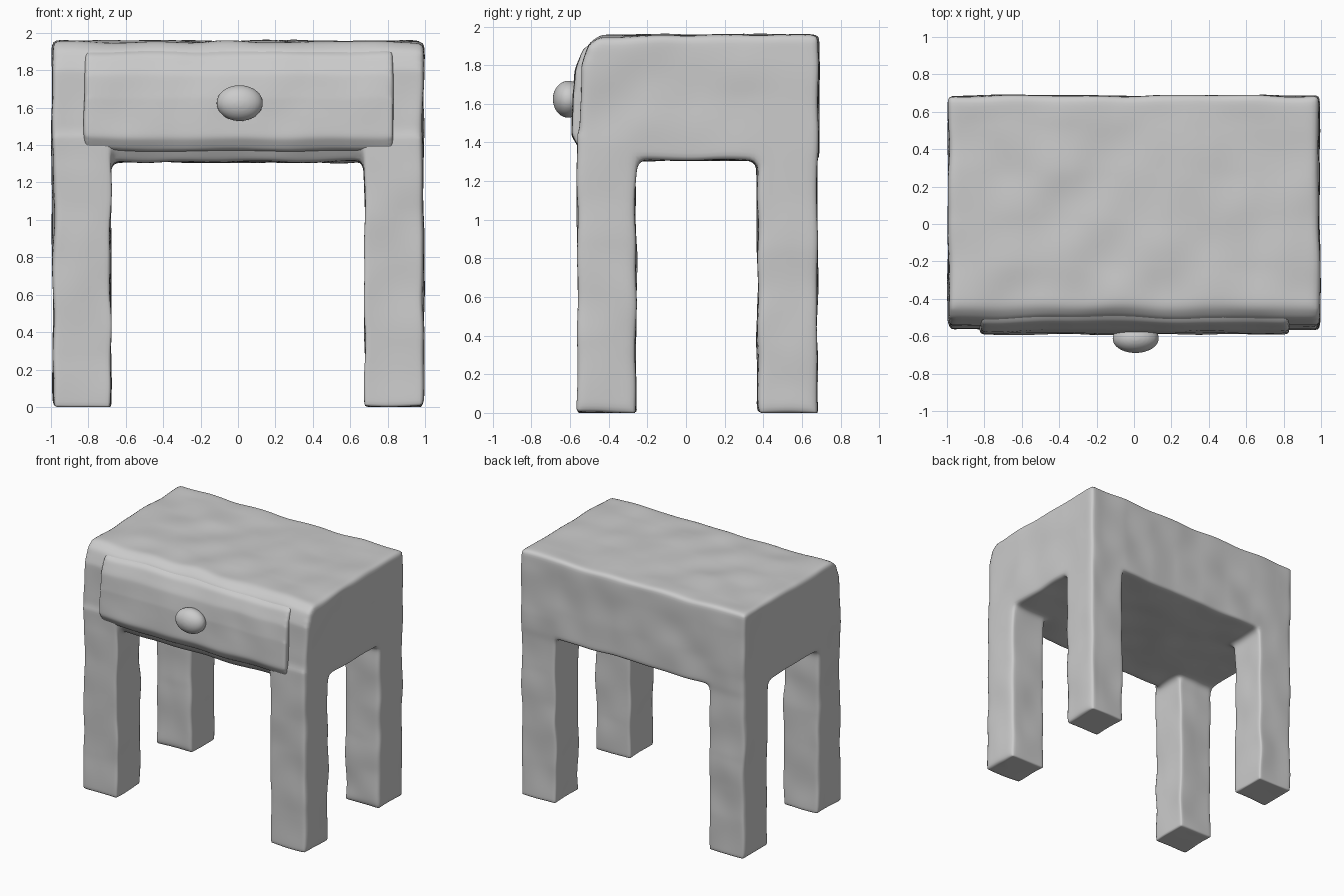
import bpy
import bmesh
from mathutils import Vector, Matrix, noise

cube = bpy.data.objects.get("Cube")
if cube:
    bpy.data.objects.remove(cube)

GREY = (0.6, 0.6, 0.6, 1.0)
clay = bpy.data.materials.new("clay_grey")
clay.use_nodes = True
clay.diffuse_color = GREY
bsdf = clay.node_tree.nodes["Principled BSDF"]
bsdf.inputs["Base Color"].default_value = GREY
bsdf.inputs["Roughness"].default_value = 0.8


def add_box(bm, low, high):
    low, high = Vector(low), Vector(high)
    place = Matrix.Translation((low + high) / 2) @ Matrix.Diagonal((*(high - low), 1))
    bmesh.ops.create_cube(bm, size=1, matrix=place)


def add_slab(bm, profile, x0, x1):
    """Extrude a (y, z) outline along x."""
    face = bm.faces.new([bm.verts.new((x0, y, z)) for y, z in profile])
    grown = bmesh.ops.extrude_face_region(bm, geom=[face], use_keep_orig=True)
    moved = [v for v in grown["geom"] if isinstance(v, bmesh.types.BMVert)]
    bmesh.ops.translate(bm, verts=moved, vec=(x1 - x0, 0, 0))
    bmesh.ops.recalc_face_normals(bm, faces=bm.faces)


def hand_shape(name, bm, voxel, rounds, wobble):
    """Fuse the solids, soften their edges and add gentle hand-made unevenness."""
    mesh = bpy.data.meshes.new(name)
    bm.to_mesh(mesh)
    bm.free()
    obj = bpy.data.objects.new(name, mesh)
    bpy.context.collection.objects.link(obj)
    remesh = obj.modifiers.new("fuse", 'REMESH')
    remesh.mode = 'VOXEL'
    remesh.voxel_size = voxel
    smooth = obj.modifiers.new("soften", 'SMOOTH')
    smooth.factor = 0.5
    smooth.iterations = rounds
    bpy.context.view_layer.update()
    graph = bpy.context.evaluated_depsgraph_get()
    shaped = bpy.data.meshes.new_from_object(obj.evaluated_get(graph))
    obj.modifiers.clear()
    obj.data = shaped
    for v in shaped.vertices:
        v.co += noise.noise_vector(v.co * 4) * wobble
        v.co.z = max(v.co.z, 0)
    shaped.materials.clear()
    shaped.materials.append(clay)
    shaped.shade_smooth()
    return obj


# Cabinet with a rounded front top edge, fused with its four legs
bm = bmesh.new()
add_slab(bm, [(0.685, 1.31), (0.685, 1.955), (-0.44, 1.955), (-0.5, 1.91),
              (-0.54, 1.8), (-0.55, 1.4), (-0.5, 1.31)], -0.99, 0.99)
for side in (-1, 1):
    for y0, y1 in ((-0.56, -0.26), (0.37, 0.68)):
        x0, x1 = sorted((side * 0.68, side * 0.99))
        add_box(bm, (x0, y0, 0), (x1, y1, 1.45))
hand_shape("cabinet_and_legs", bm, 0.02, 8, 0.012)

# Bulging drawer front, overhanging slightly below
bm = bmesh.new()
add_slab(bm, [(-0.46, 1.36), (-0.55, 1.37), (-0.59, 1.44), (-0.585, 1.65),
              (-0.57, 1.78), (-0.53, 1.88), (-0.44, 1.94)], -0.82, 0.83)
hand_shape("drawer_front", bm, 0.015, 8, 0.01)

# Stubby rounded knob
bm = bmesh.new()
for y, depth, width, height in ((-0.61, 0.08, 0.125, 0.097), (-0.56, 0.08, 0.11, 0.09)):
    place = Matrix.Translation((0.01, y, 1.625)) @ Matrix.Diagonal((width, depth, height, 1))
    bmesh.ops.create_uvsphere(bm, u_segments=32, v_segments=16, radius=1, matrix=place)
hand_shape("drawer_knob", bm, 0.008, 4, 0.006)
